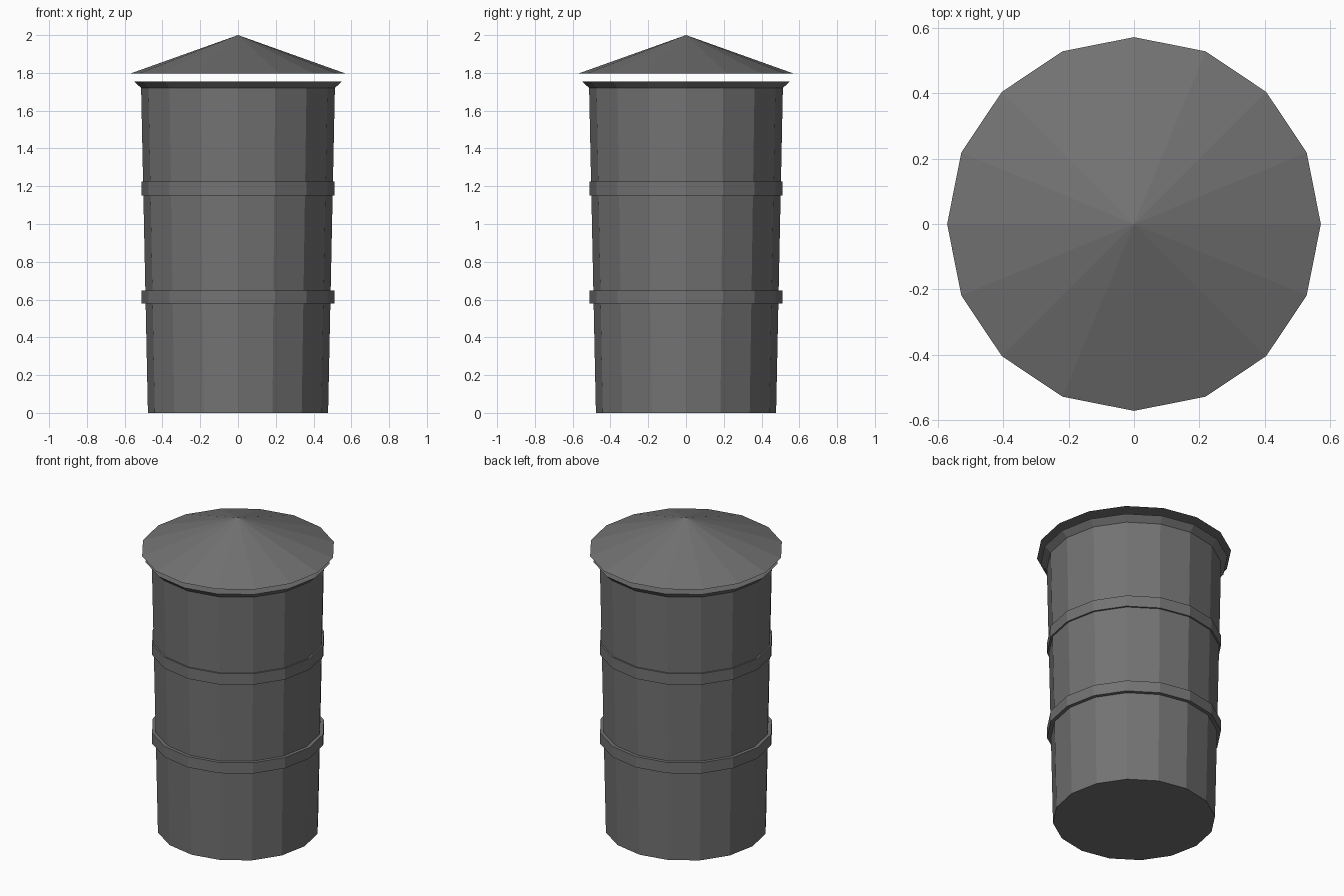
import bpy, bmesh, math

if "Cube" in bpy.data.objects:
    bpy.data.objects.remove(bpy.data.objects["Cube"])

SIDES = 16

# one dark grey metal for the whole model
metal = bpy.data.materials.new("dark grey metal")
metal.diffuse_color = (0.17, 0.17, 0.172, 1.0)
metal.use_nodes = True
metal.node_tree.nodes["Principled BSDF"].inputs["Base Color"].default_value = metal.diffuse_color


def lathe(name, profile):
    """Closed flat-faced solid from (radius, z) points; radius 0 makes a tip."""
    bm = bmesh.new()
    rings = []
    for r, z in profile:
        if r == 0:
            rings.append([bm.verts.new((0, 0, z))])
        else:
            rings.append([bm.verts.new((r * math.cos(2 * math.pi * i / SIDES),
                                        r * math.sin(2 * math.pi * i / SIDES), z))
                          for i in range(SIDES)])
    for a, b in zip(rings, rings[1:]):
        for i in range(SIDES):
            j = (i + 1) % SIDES
            if len(b) == 1:
                bm.faces.new((a[i], a[j], b[0]))
            else:
                bm.faces.new((a[i], a[j], b[j], b[i]))
    bm.faces.new(rings[0][::-1])
    if len(rings[-1]) > 1:
        bm.faces.new(rings[-1])
    bmesh.ops.recalc_face_normals(bm, faces=bm.faces[:])
    mesh = bpy.data.meshes.new(name)
    bm.to_mesh(mesh)
    bm.free()
    mesh.materials.append(metal)
    obj = bpy.data.objects.new(name, mesh)
    bpy.context.collection.objects.link(obj)
    return obj


# tapered body with flared rim
lathe("barrel_body", [(0.477, 0.0), (0.513, 1.72), (0.55, 1.755)])

# two straight hoops
for name, z0, z1 in (("lower_hoop", 0.578, 0.648), ("upper_hoop", 1.152, 1.224)):
    lathe(name, [(0.512, z0), (0.512, z1)])

# conical lid floating just above the rim
lathe("conical_lid", [(0.571, 1.796), (0, 2.0)])
